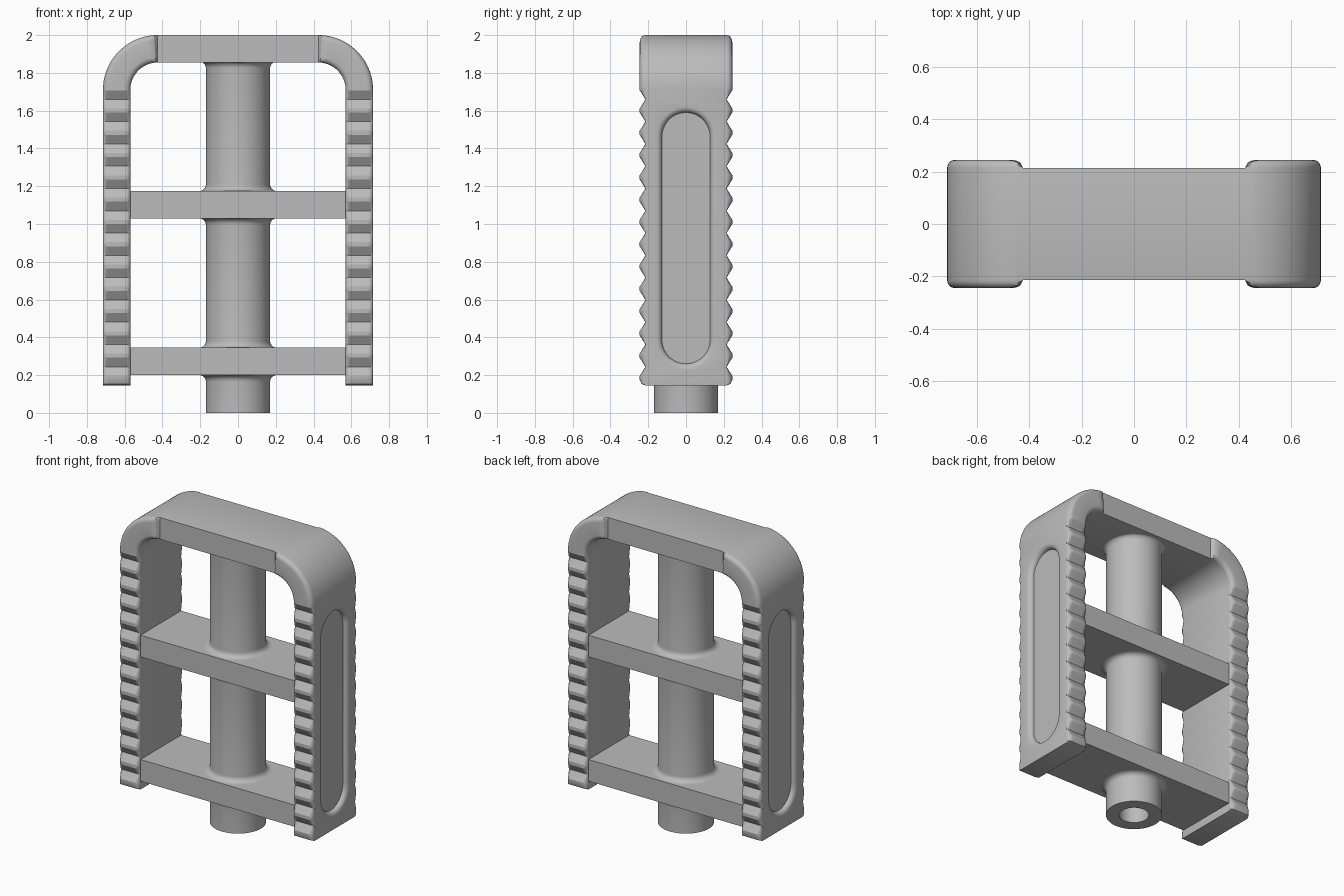
import bpy, bmesh, math

cube = bpy.data.objects.get("Cube")
if cube:
    bpy.data.objects.remove(cube, do_unlink=True)

grey = bpy.data.materials.new("satin grey")
grey.use_nodes = True
COLOUR = (0.5, 0.5, 0.5, 1)
grey.diffuse_color = COLOUR
grey.node_tree.nodes["Principled BSDF"].inputs["Base Color"].default_value = COLOUR

WALL = 0.0725            # half thickness of the arch
DEEP, SHALLOW = 0.245, 0.215   # half depth at tooth tips and at roots
ROUND = DEEP - SHALLOW


def finish(bm, name):
    bmesh.ops.recalc_face_normals(bm, faces=bm.faces)
    mesh = bpy.data.meshes.new(name)
    bm.to_mesh(mesh)
    bm.free()
    obj = bpy.data.objects.new(name, mesh)
    bpy.context.collection.objects.link(obj)
    mesh.materials.append(grey)
    return obj


def smooth(obj):
    bpy.ops.object.select_all(action='DESELECT')
    obj.select_set(True)
    bpy.context.view_layer.objects.active = obj
    bpy.ops.object.shade_smooth_by_angle(angle=math.radians(28))


def loft(bm, rings, capped=True):
    """Skin a list of equal-length point rings."""
    loops = [[bm.verts.new(p) for p in ring] for ring in rings]
    for a, b in zip(loops, loops[1:]):
        for i in range(len(a)):
            j = (i + 1) % len(a)
            bm.faces.new((a[i], a[j], b[j], b[i]))
    if capped:
        bm.faces.new(loops[0])
        bm.faces.new(loops[-1])


def rounded_section(steps=5):
    pts = []
    for k, (sx, sy) in enumerate([(1, 1), (-1, 1), (-1, -1), (1, -1)]):
        for i in range(steps + 1):
            a = math.pi / 2 * (k + i / steps)
            pts.append((sx * (WALL - ROUND) + ROUND * math.cos(a),
                        sy * SHALLOW + ROUND * math.sin(a)))
    return pts


# Arch: stations of (x, z, outward angle, half depth) up one leg and round the bend
stations = [(0.145, SHALLOW), (0.154, 0.236), (0.175, DEEP)]
for i in reversed(range(13)):
    root = 1.66 - 0.118 * i
    stations += [(root - 0.048, DEEP), (root, SHALLOW), (root + 0.048, DEEP)]
half = [(0.6425, z, 0, d) for z, d in stations]
BEND_X, BEND_Z, BEND_R, BEND_STEPS = 0.425, 1.71, 0.2175, 24
for i in range(1, BEND_STEPS + 1):
    a = math.pi / 2 * i / BEND_STEPS
    x = BEND_X + BEND_R * math.cos(a)
    t = max(0, 1 - (x - BEND_X) / 0.055)
    depth = SHALLOW + ROUND * math.sqrt(max(0, 1 - t * t))
    half.append((x, BEND_Z + BEND_R * math.sin(a), a, depth))
path = half + [(-x, z, math.pi - a, d) for x, z, a, d in reversed(half)]

section = rounded_section()
bm = bmesh.new()
loft(bm, [[(x + n * math.cos(a), max(-d, min(d, y)), z + n * math.sin(a))
           for n, y in section] for x, z, a, d in path])
arch = finish(bm, "toothed_arch")

# Shallow side slots with a flared rim
SLOT_R, SLOT_LOW, SLOT_HIGH, FLARE = 0.127, 0.387, 1.463, 0.03


def stadium(x, r, steps=20):
    ring = []
    for centre, start in ((SLOT_HIGH, 0), (SLOT_LOW, math.pi)):
        for i in range(steps + 1):
            a = start + math.pi * i / steps
            ring.append((x, r * math.cos(a), centre + r * math.sin(a)))
    return ring


outer = 0.6425 + WALL
bm = bmesh.new()
for side in (1, -1):
    rings = []
    for i in range(6):
        a = math.pi / 2 * i / 5
        rings.append(stadium(side * (outer - FLARE + FLARE * math.sin(a)),
                             SLOT_R + FLARE * (1 - math.cos(a))))
    rings.append(stadium(side * (outer + 0.05), SLOT_R + FLARE))
    loft(bm, rings)
cutter = finish(bm, "slot_cutter")
cutter.hide_render = True
cut = arch.modifiers.new("slots", 'BOOLEAN')
cut.operation = 'DIFFERENCE'
cut.solver = 'EXACT'
cut.object = cutter
bpy.context.view_layer.objects.active = arch
bpy.ops.object.modifier_apply(modifier=cut.name)
bpy.data.objects.remove(cutter, do_unlink=True)
smooth(arch)

# Cross plates between the legs
PLATES = {"lower_plate": (0.2, 0.345), "middle_plate": (1.03, 1.175)}
for name, (low, high) in PLATES.items():
    bm = bmesh.new()
    bmesh.ops.create_cube(bm, size=1)
    bmesh.ops.scale(bm, vec=(1.16, 2 * SHALLOW - 0.002, high - low), verts=bm.verts)
    bmesh.ops.translate(bm, vec=(0, 0, (low + high) / 2), verts=bm.verts)
    finish(bm, name)

# Hollow central post, filleted where it meets each plate
POST_R, FILLET, BORE_R = 0.17, 0.035, 0.09


def fillet(z, direction):
    """Profile leaving a plate face at z, going up (+1) or down (-1)."""
    pts = []
    for i in range(7):
        a = math.pi / 2 * i / 6
        pts.append((POST_R + FILLET * (1 - math.sin(a)),
                    z + direction * FILLET * (1 - math.cos(a))))
    return pts


profile = [(0, 1.0), (BORE_R, 1.0), (BORE_R, 0), (POST_R, 0)]
for low, high in PLATES.values():
    profile += fillet(low, -1)[::-1] + fillet(high, 1)
profile += fillet(1.86, -1)[::-1] + [(0, 1.86)]

bm = bmesh.new()
verts = [bm.verts.new((r, 0, z)) for r, z in profile]
edges = [bm.edges.new(pair) for pair in zip(verts, verts[1:])]
bmesh.ops.spin(bm, geom=verts + edges, cent=(0, 0, 0), axis=(0, 0, 1),
               angle=2 * math.pi, steps=64, use_merge=True)
bmesh.ops.remove_doubles(bm, verts=bm.verts, dist=0.0001)
smooth(finish(bm, "central_post"))
